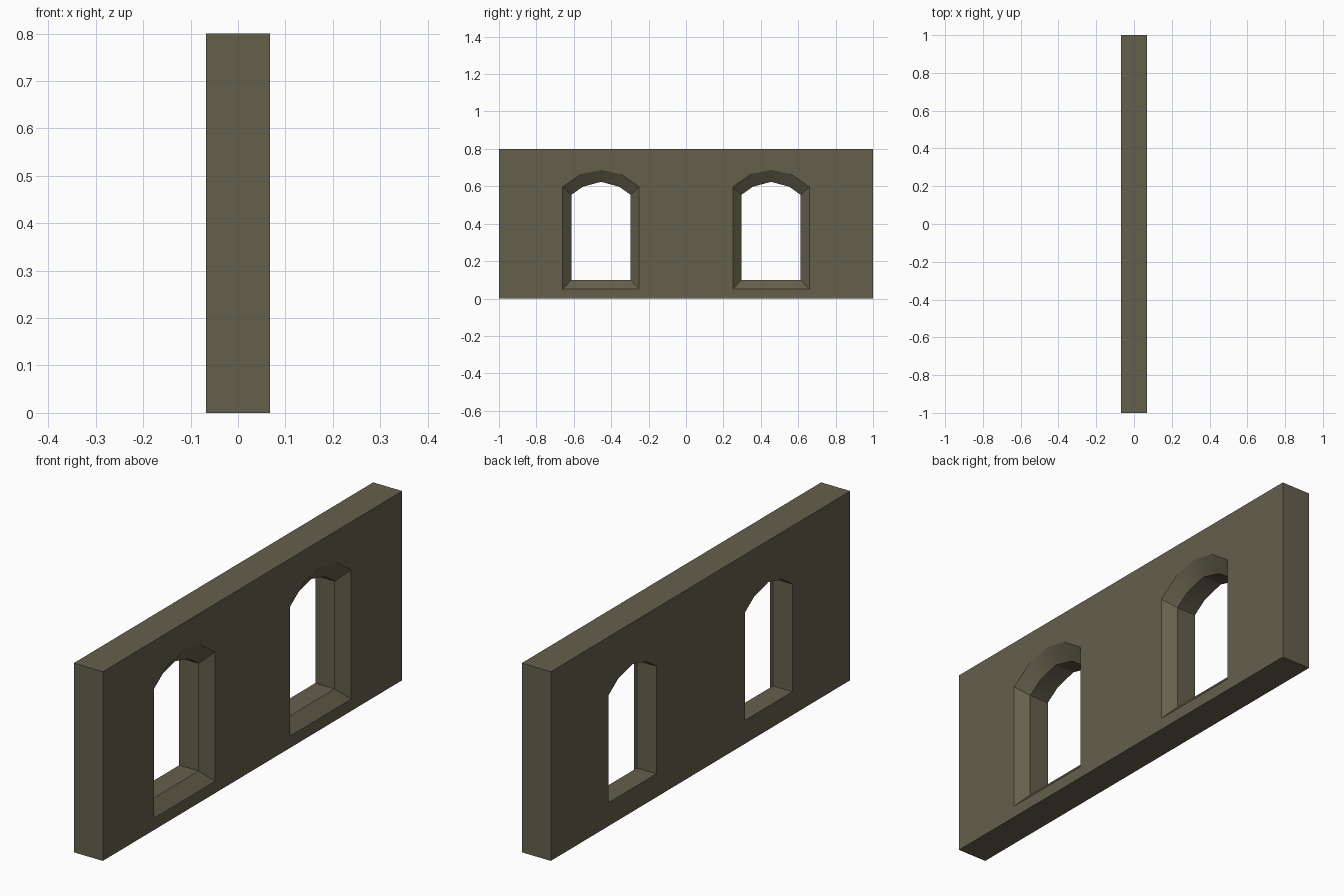
import bpy, bmesh, math

if "Cube" in bpy.data.objects:
    bpy.data.objects.remove(bpy.data.objects["Cube"])

HALF_T, LENGTH, HEIGHT = 0.068, 1.0, 0.8
CHAMFER_X = HALF_T - 0.045      # where the splayed window edge begins
WINDOW_Y = 0.4545

# right half of each window outline (offset from centre, z), bottom to apex
OUTER = [(0.2045, 0.05), (0.2045, 0.597), (0.107, 0.665)]
INNER = [(0.159, 0.099), (0.159, 0.554), (0.097, 0.598)]


def outline(half, apex, centre):
    """Full mirrored arch outline as (y, z) points."""
    pts = half + [(0, apex)] + [(-y, z) for y, z in reversed(half)]
    return [(centre + y, z) for y, z in pts]


def ring(bm, pts, x):
    return [bm.verts.new((x, y, z)) for y, z in pts]


def loop_edges(bm, vs):
    return [bm.edges.new((a, b)) for a, b in zip(vs, vs[1:] + vs[:1])]


def bridge(bm, a, b):
    n = len(a)
    for i in range(n):
        j = (i + 1) % n
        bm.faces.new((a[i], a[j], b[j], b[i]))


bm = bmesh.new()
rect = [(-LENGTH, 0), (LENGTH, 0), (LENGTH, HEIGHT), (-LENGTH, HEIGHT)]
back, front = ring(bm, rect, -HALF_T), ring(bm, rect, HALF_T)
back_edges, front_edges = loop_edges(bm, back), loop_edges(bm, front)
bridge(bm, back, front)

# arched window openings, straight at the back and splayed at the front
for centre in (-WINDOW_Y, WINDOW_Y):
    inner = outline(INNER, 0.624, centre)
    outer = outline(OUTER, 0.688, centre)
    r0 = ring(bm, inner, -HALF_T)
    r1 = ring(bm, inner, CHAMFER_X)
    r2 = ring(bm, outer, HALF_T)
    back_edges += loop_edges(bm, r0)
    front_edges += loop_edges(bm, r2)
    bridge(bm, r0, r1)
    bridge(bm, r1, r2)

# large wall faces with holes
bmesh.ops.triangle_fill(bm, edges=back_edges, use_beauty=True, normal=(-1, 0, 0))
bmesh.ops.triangle_fill(bm, edges=front_edges, use_beauty=True, normal=(1, 0, 0))
bmesh.ops.recalc_face_normals(bm, faces=bm.faces[:])

mesh = bpy.data.meshes.new("window_wall")
bm.to_mesh(mesh)
bm.free()
wall = bpy.data.objects.new("window_wall", mesh)
bpy.context.collection.objects.link(wall)

stone = bpy.data.materials.new("olive_stone")
stone.diffuse_color = (0.130, 0.117, 0.073, 1)
stone.use_nodes = True
stone.node_tree.nodes["Principled BSDF"].inputs["Base Color"].default_value = stone.diffuse_color
mesh.materials.append(stone)

# arch undersides are softly shaded, everything else stays crisp
bpy.context.view_layer.objects.active = wall
wall.select_set(True)
bpy.ops.object.shade_smooth_by_angle(angle=math.radians(30))
